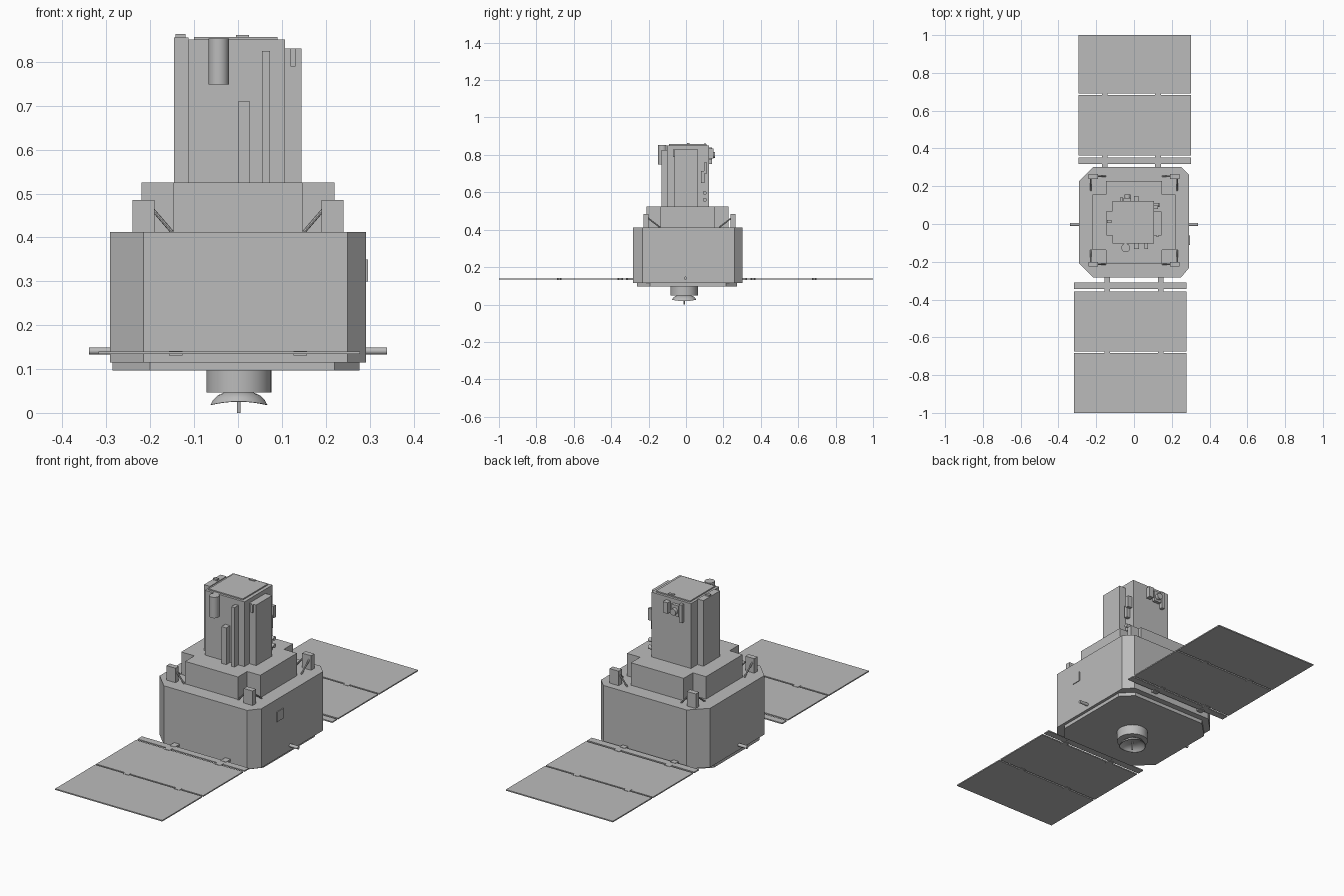
import bpy, bmesh, math
from mathutils import Vector

if "Cube" in bpy.data.objects:
    bpy.data.objects.remove(bpy.data.objects["Cube"])

grey = bpy.data.materials.new("light grey")
grey.diffuse_color = (0.5, 0.5, 0.5, 1)
grey.use_nodes = True
grey.node_tree.nodes["Principled BSDF"].inputs["Base Color"].default_value = grey.diffuse_color


def finish(name, bm, smooth=False):
    bmesh.ops.recalc_face_normals(bm, faces=bm.faces)
    me = bpy.data.meshes.new(name)
    bm.to_mesh(me)
    bm.free()
    me.materials.append(grey)
    ob = bpy.data.objects.new(name, me)
    bpy.context.collection.objects.link(ob)
    if smooth:
        bpy.ops.object.select_all(action='DESELECT')
        ob.select_set(True)
        bpy.context.view_layer.objects.active = ob
        bpy.ops.object.shade_smooth_by_angle(angle=math.radians(35))
    return ob


def prism(name, pts, z0, z1):
    """Extrude a plan outline from z0 to z1."""
    bm = bmesh.new()
    f = bm.faces.new([bm.verts.new((x, y, z0)) for x, y in pts])
    r = bmesh.ops.extrude_face_region(bm, geom=[f])
    verts = [g for g in r["geom"] if isinstance(g, bmesh.types.BMVert)]
    bmesh.ops.translate(bm, verts=verts, vec=(0, 0, z1 - z0))
    return finish(name, bm)


def box(name, x0, x1, y0, y1, z0, z1):
    return prism(name, [(x0, y0), (x1, y0), (x1, y1), (x0, y1)], z0, z1)


def tube(name, a, b, r, n=24):
    """Solid cylinder between two points."""
    a, b = Vector(a), Vector(b)
    bm = bmesh.new()
    bmesh.ops.create_cone(bm, cap_ends=True, segments=n, radius1=r, radius2=r, depth=(b - a).length)
    rot = (b - a).to_track_quat('Z', 'Y').to_matrix()
    for v in bm.verts:
        v.co = rot @ v.co + (a + b) / 2
    return finish(name, bm, True)


def chamfered(x0, x1, y0, y1, cl, cr):
    """Rectangle with corner cuts: cl on the left side, cr on the right."""
    return [(x0 + cl, y0), (x1 - cr, y0), (x1, y0 + cr * 1.2), (x1, y1 - cr),
            (x1 - cr, y1), (x0 + cl, y1), (x0, y1 - cl), (x0, y0 + cl)]


# Main body and base plate
prism("body", chamfered(-0.292, 0.292, -0.283, 0.302, 0.077, 0.043), 0.115, 0.412)
prism("base_plate", chamfered(-0.286, 0.277, -0.262, 0.272, 0.085, 0.057), 0.097, 0.115)

# Upper deck with notched corners
x, y0, y1, n = 0.22, -0.21, 0.228, 0.073
prism("deck", [(-x + n, y0), (x - n, y0), (x - n, y0 + n), (x, y0 + n), (x, y1 - n), (x - n, y1 - n),
               (x - n, y1), (-x + n, y1), (-x + n, y1 - n), (-x, y1 - n), (-x, y0 + n),
               (-x + n, y0 + n)], 0.412, 0.525)

# Corner brackets with two sloping struts each
for sx in (-1, 1):
    for by, sy in ((-0.213, -1), (0.252, 1)):
        bx = sx * 0.215
        box("bracket", bx - 0.025, bx + 0.025, by - 0.013, by + 0.013, 0.412, 0.485)
        tube("strut", (sx * 0.2, by, 0.47), (sx * 0.15, by, 0.412), 0.004, 8)
        tube("strut", (sx * 0.228, by, 0.47), (sx * 0.228, by - sy * 0.075, 0.412), 0.004, 8)

# Tower core, side columns and lid
box("tower", -0.113, 0.107, -0.102, 0.122, 0.525, 0.851)
box("left_column", -0.146, -0.113, -0.062, 0.07, 0.525, 0.855)
box("right_column", 0.107, 0.145, -0.062, 0.065, 0.525, 0.83)
box("tower_lid", -0.1, 0.09, -0.09, 0.11, 0.851, 0.857)
box("lid_handle", -0.005, 0.025, 0.095, 0.107, 0.857, 0.861)
box("column_cap", -0.143, -0.12, 0.005, 0.02, 0.855, 0.863)

# Front instruments and rails
tube("front_canister", (-0.044, -0.126, 0.748), (-0.044, -0.126, 0.853), 0.023, 32)
box("short_rail", 0.0, 0.027, -0.132, -0.102, 0.525, 0.71)
box("long_rail", 0.055, 0.073, -0.132, -0.102, 0.525, 0.825)
box("right_sensor", 0.12, 0.131, -0.07, -0.062, 0.79, 0.83)

# Back instruments and side fittings near the rear corner
box("rear_mount", -0.055, -0.015, 0.122, 0.138, 0.775, 0.83)
tube("rear_sensor", (-0.035, 0.13, 0.8), (-0.035, 0.155, 0.8), 0.016)
box("rear_box", -0.075, -0.058, 0.122, 0.14, 0.75, 0.84)
box("rear_small_box", 0.0, 0.025, 0.122, 0.148, 0.78, 0.835)
box("side_box", 0.107, 0.127, 0.08, 0.098, 0.65, 0.715)
box("side_box_upper", 0.107, 0.132, 0.095, 0.112, 0.7, 0.76)
for z in (0.56, 0.597):
    tube("side_port", (0.107, 0.1, z), (0.135, 0.1, z), 0.01)

# Side thruster rods and small access plate
for s in (-1, 1):
    tube("side_rod", (s * 0.285, -0.003, 0.141), (s * 0.34, -0.003, 0.141), 0.008, 16)
box("access_plate", 0.292, 0.296, -0.11, -0.06, 0.3, 0.35)

# Solar wings: narrow strip, two panels and paired hinges
for s, xa, xb, hinges, ys in (
        (-1, -0.318, 0.278, (-0.142, 0.142), (0.31, 0.345, 0.357, 0.674, 0.682, 1.0)),
        (1, -0.293, 0.303, (-0.155, 0.127), (0.317, 0.353, 0.363, 0.682, 0.69, 1.0))):
    for name, i in (("wing_strip", 0), ("inner_panel", 2), ("outer_panel", 4)):
        a, b = sorted((s * ys[i], s * ys[i + 1]))
        box(name, xa, xb, a, b, 0.134, 0.14)
    for hx in hinges:
        for p, q in ((0.27, ys[0] + 0.01), (ys[1] - 0.008, ys[2] + 0.008), (ys[3] - 0.008, ys[4] + 0.008)):
            a, b = sorted((s * p, s * q))
            box("hinge", hx - 0.015, hx + 0.015, a, b, 0.131, 0.1415)

# Underside neck, dish and feed
cx, cy = 0.002, -0.01
tube("dish_neck", (cx, cy, 0.047), (cx, cy, 0.097), 0.074, 48)
profile = [(0.0, 0.05), (0.03, 0.048), (0.048, 0.04), (0.059, 0.029), (0.065, 0.018),
           (0.062, 0.018), (0.055, 0.027), (0.044, 0.036), (0.028, 0.043), (0.0, 0.045)]
bm = bmesh.new()
ring = [bm.verts.new((r, 0, z)) for r, z in profile]
edges = [bm.edges.new(e) for e in zip(ring, ring[1:])]
bmesh.ops.spin(bm, geom=ring + edges, cent=(0, 0, 0), axis=(0, 0, 1),
               angle=math.tau, steps=48, use_duplicate=False)
bmesh.ops.remove_doubles(bm, verts=bm.verts, dist=1e-5)
for v in bm.verts:
    # The rim rises toward the front and back
    v.co.z += 0.008 * (v.co.y / 0.065) ** 2
    v.co.x += cx
    v.co.y += cy
finish("dish", bm, True)
tube("dish_feed", (cx, cy, 0.0), (cx, cy, 0.046), 0.004, 12)
